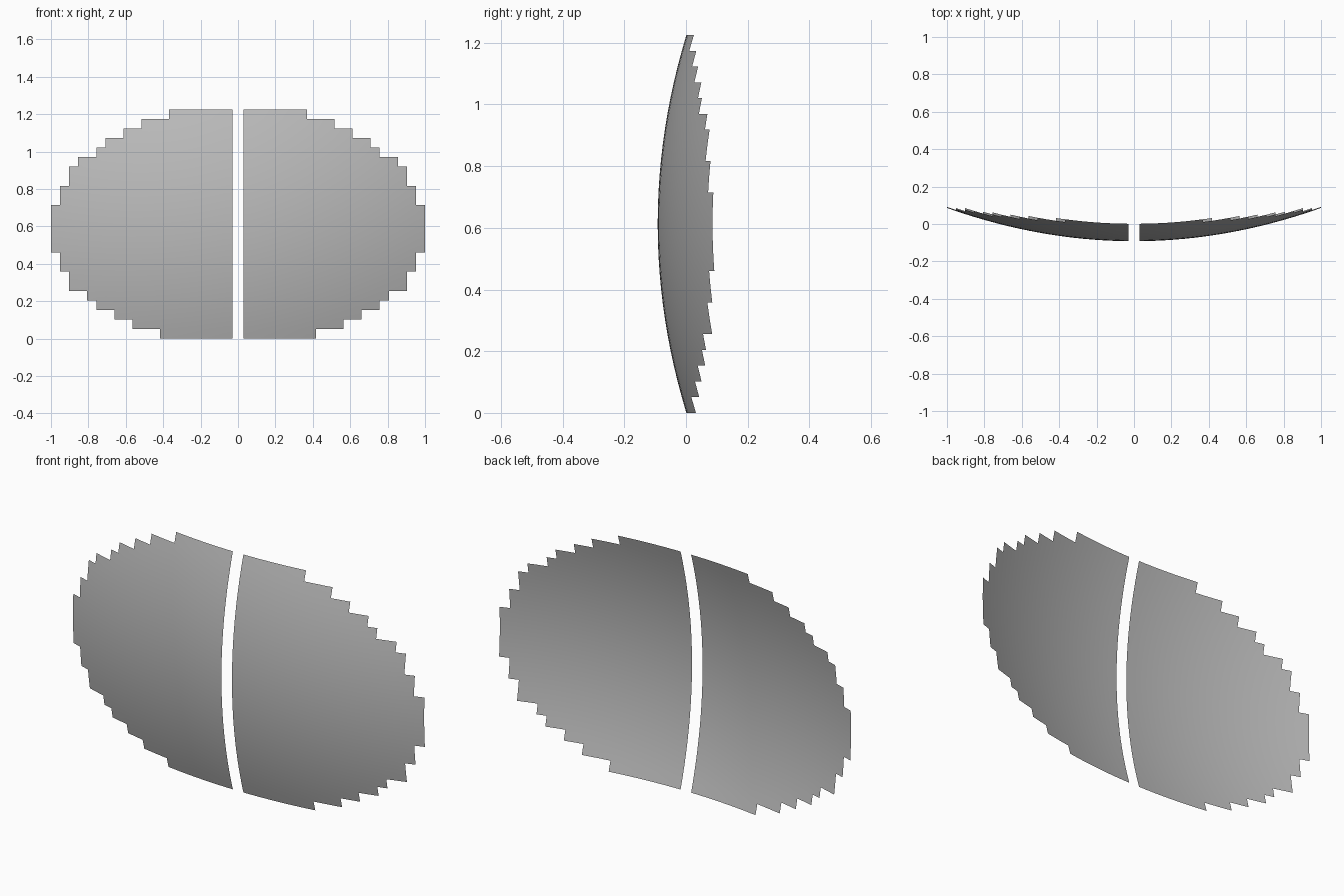
import bpy
import bmesh

cube = bpy.data.objects.get("Cube")
if cube:
    bpy.data.objects.remove(cube, do_unlink=True)

COLS, ROWS = 20, 24
INNER, OUTER, HEIGHT = 0.03, 1.0, 1.225

# Runs of (columns, trimmed cells), counted from the centre gap outwards
TOP_RUNS = [(7, 0), (3, 1), (2, 2), (2, 3), (1, 4), (2, 5), (1, 6), (1, 8), (1, 10)]
BOTTOM_RUNS = [(8, 0), (3, 1), (2, 2), (2, 3), (1, 4), (2, 5), (1, 7), (1, 9)]


def expand(runs):
    return [cut for count, cut in runs for _ in range(count)]


def bowl_depth(x, z):
    """Shallow bowl, bulging towards the front."""
    return -0.092 + 0.178 * x ** 2 + 0.248 * (z - HEIGHT / 2) ** 2


grey = bpy.data.materials.new("plain grey")
grey.use_nodes = True
colour = (0.5, 0.5, 0.5, 1)
grey.diffuse_color = colour
grey.node_tree.nodes["Principled BSDF"].inputs["Base Color"].default_value = colour


def build_panel(name, side):
    """One half of the curved oval, with a stepped outer rim."""
    bm = bmesh.new()
    corners = {}

    def corner(i, j):
        if (i, j) not in corners:
            x = INNER + (OUTER - INNER) * i / COLS
            z = HEIGHT * j / ROWS
            corners[i, j] = bm.verts.new((side * x, bowl_depth(x, z), z))
        return corners[i, j]

    for i, (top, bottom) in enumerate(zip(expand(TOP_RUNS), expand(BOTTOM_RUNS))):
        for j in range(bottom, ROWS - top):
            quad = [corner(i, j), corner(i + 1, j), corner(i + 1, j + 1), corner(i, j + 1)]
            # Keep normals facing the front on both halves
            face = bm.faces.new(quad if side > 0 else quad[::-1])
            face.smooth = True

    mesh = bpy.data.meshes.new(name)
    bm.to_mesh(mesh)
    bm.free()
    mesh.materials.append(grey)
    panel = bpy.data.objects.new(name, mesh)
    bpy.context.collection.objects.link(panel)


build_panel("left_curved_panel", 1)
build_panel("right_curved_panel", -1)
